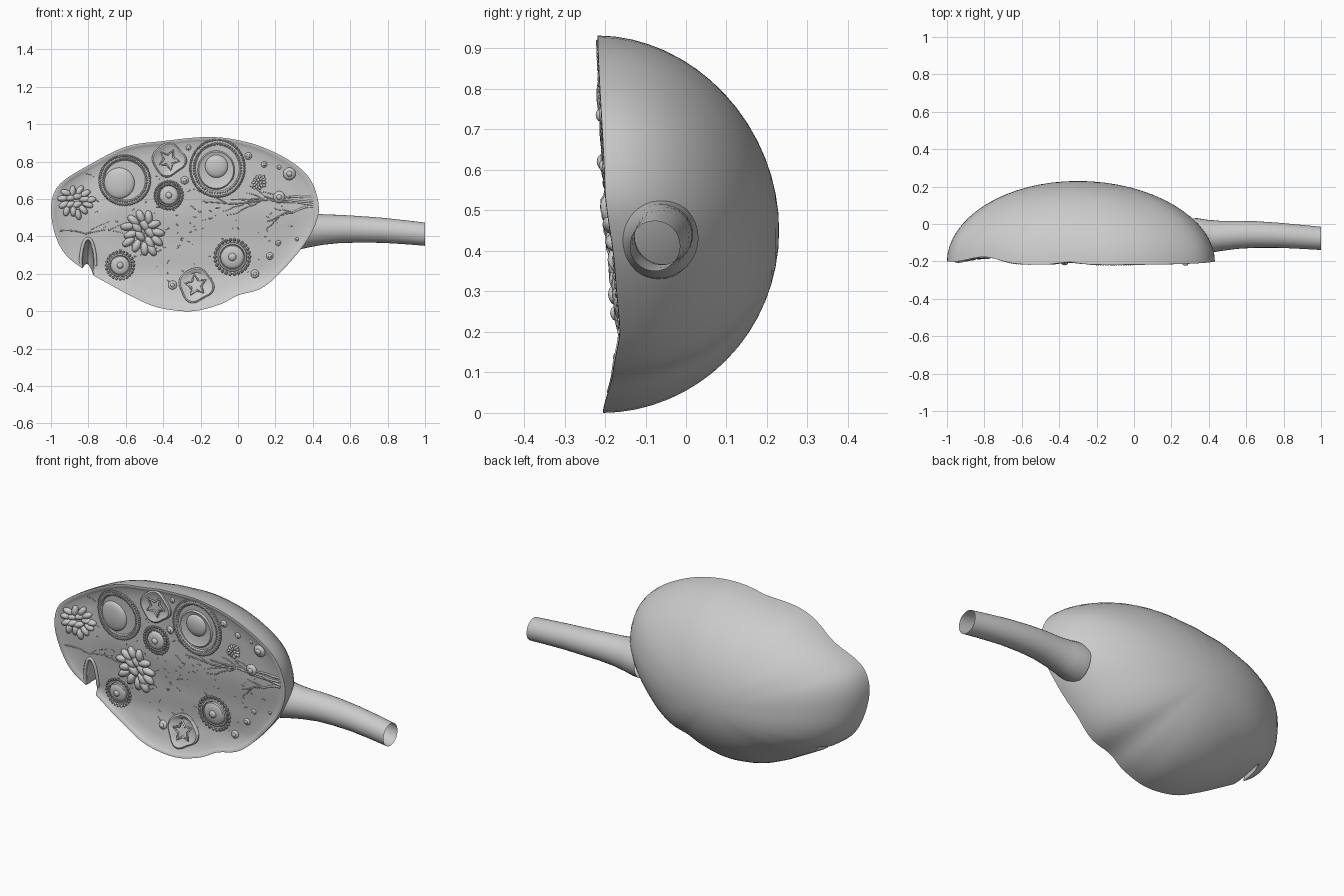
import bpy, bmesh, math, random
from mathutils import Vector

if "Cube" in bpy.data.objects:
    bpy.data.objects.remove(bpy.data.objects["Cube"])
random.seed(4)
TAU = 2 * math.pi
CX, CZ = -0.3, 0.45
OUT = [(-1, .53), (-.985, .63), (-.93, .70), (-.8, .78), (-.6, .88), (-.4, .91), (-.17, .932), (0, .915),
       (.15, .87), (.3, .79), (.39, .70), (.43, .58), (.42, .48), (.35, .35), (.22, .2), (.12, .12), (0, .085),
       (-.1, .035), (-.25, 0), (-.42, .018), (-.55, .07), (-.68, .14), (-.77, .19), (-.84, .235), (-.92, .3), (-.975, .4)]
RIM = [(0, -.205), (.1, -.18), (.2, -.163), (.35, -.175), (.55, -.2), (.93, -.218)]


def smooth_loop(pts, k):
    n, res = len(pts), []
    for i in range(n):
        a, b, c, d = (Vector(pts[(i + j) % n]) for j in (-1, 0, 1, 2))
        for s in range(k):
            t = s / k
            res.append(.5 * (2*b + (c-a)*t + (2*a-5*b+4*c-d)*t*t + (3*b-a-3*c+d)*t**3))
    return res


# Gently wavy cut plane
def rim_y(x, z):
    z = min(max(z, 0), .93)
    wave = .036 * math.exp(-((x + .8) / .11) ** 2) * min(1, max(.2, (z - .3) / .4))
    wave += .014 * math.exp(-((x + .35) / .07) ** 2) * max(0, (z - .5) / .4)
    for (a, p), (b, q) in zip(RIM, RIM[1:]):
        if z <= b:
            t = (z - a) / (b - a)
            t = .5 * t + .5 * t * t * (3 - 2 * t)
            return p + (q - p) * t + wave


def face_y(x, z):
    return rim_y(x, z) + .01


def finish(name, bm, angle=40):
    bmesh.ops.recalc_face_normals(bm, faces=bm.faces)
    me = bpy.data.meshes.new(name)
    bm.to_mesh(me)
    bm.free()
    ob = bpy.data.objects.new(name, me)
    bpy.context.collection.objects.link(ob)
    bpy.ops.object.select_all(action='DESELECT')
    bpy.context.view_layer.objects.active = ob
    ob.select_set(True)
    bpy.ops.object.shade_smooth_by_angle(angle=math.radians(angle))
    return ob


def bridge(bm, a, b):
    n = len(a)
    for i in range(n):
        bm.faces.new((a[i], a[(i + 1) % n], b[(i + 1) % n], b[i]))


def cap(bm, ring, co):
    v = bm.verts.new(co)
    for i in range(len(ring)):
        bm.faces.new((ring[i], ring[(i + 1) % len(ring)], v))


# Domed half body: outline relaxes slightly to an ellipse towards the back
loop = smooth_loop(OUT, 4)
bm = bmesh.new()


def ring(s, depth, relax=0):
    vs = []
    for p in loop:
        dx, dz = p.x - CX, p.y - CZ
        a = math.atan2(dz / .46, dx / .7)
        x = CX + s * (dx + (.71 * math.cos(a) - dx) * relax)
        z = CZ + s * (dz + (.465 * math.sin(a) - dz) * relax)
        vs.append(bm.verts.new((x, depth(p, x, z), z)))
    return vs


rim = ring(1, lambda p, x, z: rim_y(p.x, p.y))
prev = rim
for i in range(1, 16):
    t = i / 16 * math.pi / 2
    cur = ring(math.cos(t), lambda p, x, z: rim_y(p.x, p.y) + (.23 - rim_y(p.x, p.y)) * math.sin(t) ** 1.03,
               .6 * (1 - math.cos(t)))
    bridge(bm, prev, cur)
    prev = cur
cap(bm, prev, (CX, .23, CZ))
prev = rim
for s, d in [(.985, -.001), (.965, .004), (.94, .01)] + [(k / 12, .01) for k in range(10, 0, -1)]:
    cur = ring(s, lambda p, x, z: rim_y(x, z) + d)
    bridge(bm, prev, cur)
    prev = cur
cap(bm, prev, (CX, face_y(CX, CZ), CZ))
body = finish("ovary_body", bm)

# Burst follicle opening cut through the lower left edge
bm = bmesh.new()
bmesh.ops.create_uvsphere(bm, u_segments=24, v_segments=16, radius=1)
for v in bm.verts:
    v.co = Vector((-.802 + .032 * v.co.x, -.2 + .19 * v.co.y, .215 + .17 * v.co.z))
cutter = finish("opening_cutter", bm)
cutter.hide_render = True
mod = body.modifiers.new("opening", 'BOOLEAN')
mod.operation, mod.object, mod.solver = 'DIFFERENCE', cutter, 'EXACT'
bpy.context.view_layer.objects.active = body
bpy.ops.object.modifier_apply(modifier=mod.name)
bpy.data.objects.remove(cutter)

# Hollow stalk with a flared root
bm = bmesh.new()
prev = None
for x, y, z, r in [(.3, -.07, .43, .1), (.34, -.068, .432, .099), (.39, -.067, .434, .09), (.46, -.064, .437, .081),
                   (.55, -.058, .44, .075), (.65, -.056, .438, .071), (.77, -.06, .433, .067), (.9, -.069, .422, .064), (1, -.077, .412, .062)]:
    cur = [bm.verts.new((x, y + r * math.cos(a * TAU / 32), z + r * math.sin(a * TAU / 32))) for a in range(32)]
    if prev:
        bridge(bm, prev, cur)
    prev = cur
finish("stalk", bm)


# Helpers that drape relief over the front face
def put(bm, x, z, h):
    return bm.verts.new((x, face_y(x, z) - h, z))


def blob(bm, x, z, rx, rz, h, rot=0, lift=0, sub=2):
    c, s = math.cos(rot), math.sin(rot)
    for v in bmesh.ops.create_icosphere(bm, subdivisions=sub, radius=1)['verts']:
        a, b, o = v.co.x * rx, v.co.z * rz, v.co.y
        px, pz = x + a * c - b * s, z + a * s + b * c
        v.co = (px, face_y(px, pz) - lift + o * h, pz)


def lathe(bm, x, z, sx, sz, prof, n=48, shape=lambda a: 1):
    prev = None
    for r, h in prof:
        cur = [put(bm, x + sx * r * shape(a * TAU / n) * math.cos(a * TAU / n),
                   z + sz * r * shape(a * TAU / n) * math.sin(a * TAU / n), h) for a in range(n)]
        if prev:
            bridge(bm, prev, cur)
        prev = cur
    cap(bm, prev, (x, face_y(x, z) - prof[-1][1], z))


def beads(bm, x, z, rx, rz, n, r, lift=.006):
    for i in range(n):
        a = i * TAU / n
        blob(bm, x + rx * math.cos(a), z + rz * math.sin(a), r, r, r, 0, lift, 1)


def strands(name, paths, r):
    cu = bpy.data.curves.new(name, 'CURVE')
    cu.dimensions, cu.bevel_depth, cu.bevel_resolution, cu.use_fill_caps = '3D', r, 1, True
    for pts, closed in paths:
        sp = cu.splines.new('POLY')
        sp.points.add(len(pts) - 1)
        sp.use_cyclic_u = closed
        for i, (x, z, h, w) in enumerate(pts):
            sp.points[i].co = (x, face_y(x, z) - h, z, 1)
            sp.points[i].radius = w
    ob = bpy.data.objects.new(name, cu)
    bpy.context.collection.objects.link(ob)


# Large fluid-filled follicles
DISH = [(1, -.005), (.98, .006), (.9, .011), (.82, .008), (.78, .002), (.6, .001), (.3, .001)]
for name, x, z, rx, rz, ix, iz, ir in [("large_follicle_left", -.605, .7, .14, .136, -.635, .685, .083),
                                       ("large_follicle_right", -.11, .765, .15, .158, -.115, .775, .062)]:
    bm = bmesh.new()
    lathe(bm, x, z, rx, rz, DISH)
    beads(bm, x, z, rx * .96, rz * .96, 64, .0075, .008)
    beads(bm, x, z, rx * .84, rz * .84, 56, .006, .009)
    blob(bm, ix, iz, ir, ir, .02, sub=3)
    if ir < .07:
        lathe(bm, ix - .002, iz - .02, .1, .105, [(1, 0), (.93, .009), (.8, .003)])
    finish(name, bm)

# Growing follicles with bead rings
for i, (x, z, r, n) in enumerate([(-.37, .62, .08, 30), (-.63, .245, .08, 24), (-.03, .29, .1, 26)]):
    bm = bmesh.new()
    lathe(bm, x, z, r, r, [(.8, -.004), (.76, .008), (.68, .01), (.64, .004), (.6, .013), (.5, .018), (.3, .021)])
    beads(bm, x, z, r * .92, r * .92, n, r * .1, .006)
    if i == 0:
        beads(bm, x, z, r * .72, r * .72, n - 4, r * .085, .01)
    blob(bm, x, z, r * .22, r * .22, .012, lift=.02)
    finish("growing_follicle_%d" % (i + 1), bm)

# Yellow bodies: irregular clusters of plump lobes (x, z, angle, half length in cluster radii)
LOBES = [(-.75, .35, .1), (-.45, .65, 2.4), (-.1, .85, 2), (.3, .8, 1.6), (.1, .42, 2.1), (-.3, .3, 2.3),
         (.55, .45, .3), (.75, .05, -.2), (.35, .05, 2.2), (-.6, -.05, .3), (-.7, -.4, .6), (-.15, -.1, 2.3),
         (.7, -.35, -.7), (.35, -.45, 2), (.1, -.75, 1.6), (-.3, -.6, 1.1), (.45, -.8, 2.1)]
for i, (x, z, r, rot) in enumerate([(-.51, .415, .108, 0), (-.865, .585, .085, 1.2), (.115, .69, .036, 2)]):
    bm = bmesh.new()
    c, s = math.cos(rot), math.sin(rot)
    for u, v, a in LOBES:
        blob(bm, x + r * (u * c - v * s), z + r * (u * s + v * c), r * .36, r * .2, r * .2, a + rot, .005)
    finish("lobed_body_%d" % (i + 1), bm)

# Scarred bodies: rounded pads with a star ridge
stars = []
for i, (x, z, r, ph) in enumerate([(-.37, .81, .092, .5), (-.225, .14, .095, 1.1)]):
    bm = bmesh.new()
    lathe(bm, x, z, r, r, [(1, -.004), (.98, .008), (.9, .014), (.8, .012), (.7, .006), (.3, .006)],
          shape=lambda a: .97 + .06 * math.cos(4 * a + ph) + .04 * math.cos(3 * a))
    finish("scar_body_%d" % (i + 1), bm)
    stars.append(([(x + r * q * math.cos(k * TAU / 10 + ph), z + r * q * math.sin(k * TAU / 10 + ph), .008, 1)
                   for k in range(10) for q in [.6 if k % 2 else .3]], True))
strands("scar_stars", stars, .006)

# Small young follicles
bm = bmesh.new()
for x, z, r in [(.275, .735, .035), (.22, .61, .033), (.14, .785, .017), (.055, .83, .02), (-.265, .875, .015),
                (-.285, .7, .022), (-.35, .14, .024), (.09, .2, .023), (.17, .295, .02), (.215, .365, .015),
                (.315, .385, .01), (.22, .77, .012)]:
    blob(bm, x, z, r, r, r * .5)
    blob(bm, x, z, r * .45, r * .45, r * .3, lift=r * .4)
finish("young_follicles", bm)

# Raised lip around the burst opening
strands("opening_lip", [([(-.802 + .04 * math.cos(a), .245 + .145 * math.sin(a), .002, 1)
                          for a in (math.pi * k / 16 for k in range(17))], False)], .009)


# Branching vessels from the stalk side and a few from the left
def branch(x, z, ang, length, w, depth, out):
    pts, n = [], 8
    for k in range(n):
        pts.append((x, z, .001, w * (1 - .6 * k / n)))
        if depth and k in (3, 5):
            branch(x, z, ang + random.choice((-1, 1)) * random.uniform(.3, .6), length * .4, w * .6, depth - 1, out)
        a = ang + random.uniform(-.3, .3)
        x += math.cos(a) * length / n
        z += math.sin(a) * length / n
    out.append((pts, False))


vessels = []
for z, ang, length in [(.61, 3.3, .38), (.59, 3.2, .5), (.57, 3.17, .68), (.56, 3.4, .3)]:
    branch(.4, z, ang, length, 1, 1, vessels)
branch(-.96, .43, 0, .4, .6, 1, vessels)
branch(-.86, .74, -.3, .12, .6, 1, vessels)
strands("vessels", vessels, .0065)

# Fine tissue flecks scattered over the middle
flecks = []
for _ in range(130):
    x, z = random.gauss(-.25, .28), random.gauss(.42, .16)
    if ((x - CX) / .58) ** 2 + ((z - CZ) / .36) ** 2 < 1:
        a, l = random.gauss(0, .5), random.uniform(.005, .025)
        flecks.append(([(x, z, 0, .5), (x + l * math.cos(a), z + l * math.sin(a), 0, 1)], False))
strands("tissue_flecks", flecks, .003)
